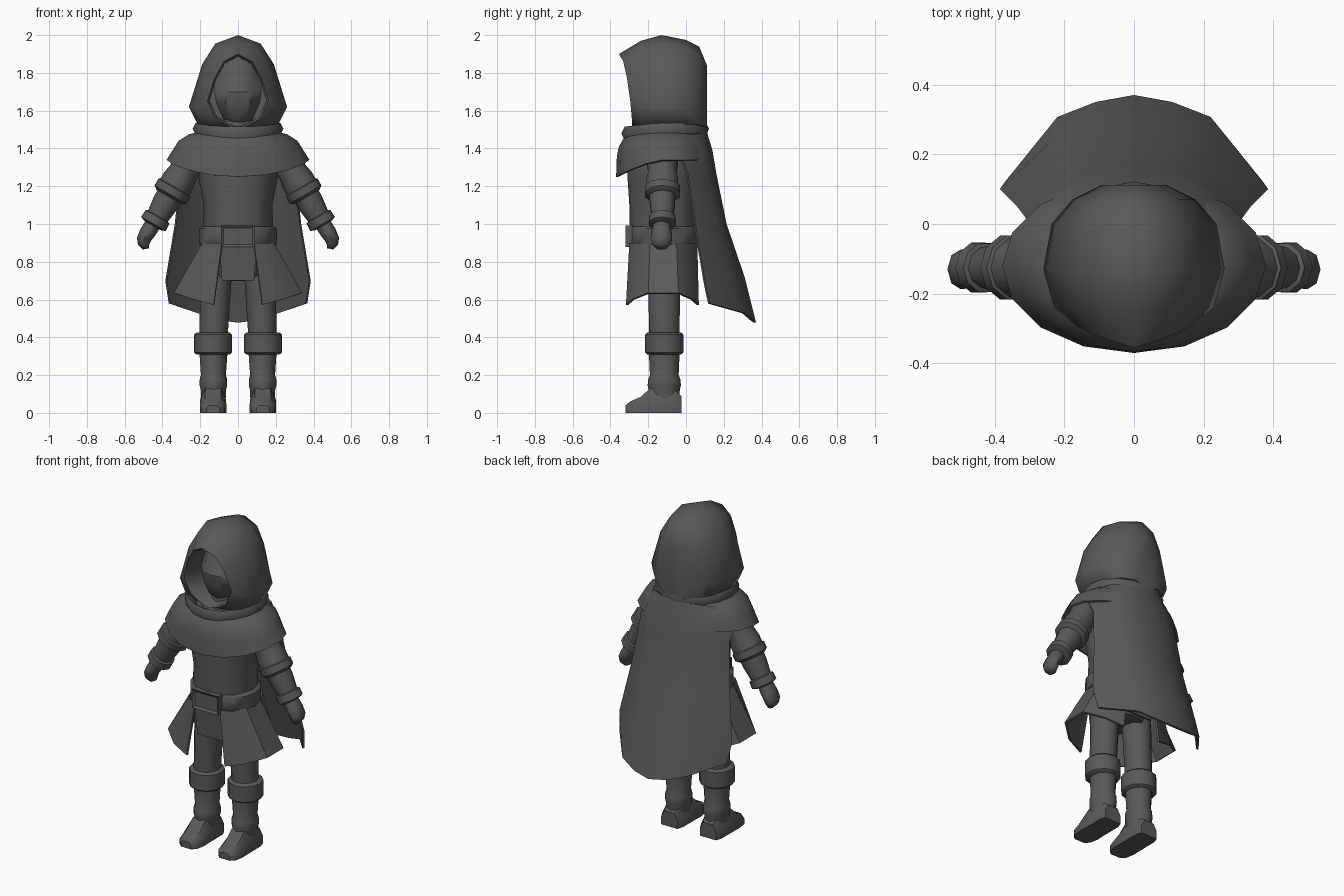
import bpy, bmesh, math
from mathutils import Vector

if "Cube" in bpy.data.objects:
    bpy.data.objects.remove(bpy.data.objects["Cube"])

cloth = bpy.data.materials.new("dark_grey")
cloth.diffuse_color = (0.1, 0.1, 0.1, 1)
cloth.use_nodes = True
cloth.node_tree.nodes["Principled BSDF"].inputs["Base Color"].default_value = cloth.diffuse_color
MID = -0.12  # depth of the body axis


def finish(name, bm, angle=42):
    bmesh.ops.recalc_face_normals(bm, faces=bm.faces)
    me = bpy.data.meshes.new(name)
    bm.to_mesh(me)
    bm.free()
    me.materials.append(cloth)
    ob = bpy.data.objects.new(name, me)
    bpy.context.collection.objects.link(ob)
    bpy.ops.object.select_all(action='DESELECT')
    ob.select_set(True)
    bpy.context.view_layer.objects.active = ob
    bpy.ops.object.shade_smooth_by_angle(angle=math.radians(angle))
    return ob


def loft(name, rings, closed=True, caps=True, thick=0, angle=42):
    """Skin a list of point rings; open sheets can be thickened."""
    bm = bmesh.new()
    vs = [[bm.verts.new(p) for p in r] for r in rings]
    n = len(vs[0])
    for a, b in zip(vs, vs[1:]):
        for i in range(n if closed else n - 1):
            j = (i + 1) % n
            bm.faces.new((a[i], a[j], b[j], b[i]))
    if closed and caps:
        bm.faces.new(vs[0])
        bm.faces.new(vs[-1])
    if thick:
        bmesh.ops.recalc_face_normals(bm, faces=bm.faces)
        bmesh.ops.solidify(bm, geom=bm.faces[:], thickness=thick)
    return finish(name, bm, angle)


def oval(cx, cy, z, rx, ry, n=12, dip=0):
    """Horizontal ring whose front can hang lower by dip."""
    out = []
    for i in range(n):
        a = 2 * math.pi * i / n
        s = math.sin(a)
        out.append((cx + rx * math.cos(a), cy + ry * s, z - dip * max(0, -s) ** 1.5))
    return out


def mirror_ring(half):
    """Close a half outline that starts and ends on x = 0."""
    return half + [(-x, y, z) for x, y, z in half[-2:0:-1]]


def mirror_row(row):
    """Extend a row that ends on x = 0 to the other side."""
    return row + [(-x, y, z) for x, y, z in row[-2::-1]]


# hood: rings from inside the face opening, over the rim, to the back
opening = [(0, -.355, 1.9), (.075, -.332, 1.86), (.125, -.312, 1.77), (.162, -.295, 1.65),
           (.12, -.287, 1.56), (.05, -.285, 1.52), (0, -.285, 1.505)]
crown = [(0, 2.0), (.12, 1.955), (.19, 1.845), (.26, 1.62), (.215, 1.53), (.1, 1.5), (0, 1.49)]


def crown_ring(y, fx, fz):
    return mirror_ring([(x * fx, y, 1.49 + (z - 1.49) * fz) for x, z in crown])


inside = mirror_ring([(x * .93, -.1, 1.69 + (z - 1.69) * .93) for x, y, z in opening])
lip = mirror_ring([(x * .93, y + .012, 1.69 + (z - 1.69) * .95) for x, y, z in opening])
loft("hood", [inside, lip, mirror_ring(opening), crown_ring(-.24, .88, .94),
              crown_ring(-.13, 1, 1), crown_ring(.0, .91, .95), crown_ring(.07, .68, .88),
              crown_ring(.112, .36, .68)], angle=50)

# masked face inside the hood
face = []
for z, w, yf in [(1.53, .06, -.2), (1.56, .08, -.235), (1.64, .115, -.26), (1.70, .125, -.265),
                 (1.74, .125, -.235), (1.83, .11, -.225), (1.9, .06, -.17)]:
    face.append(mirror_ring([(0, yf, z), (w * .55, yf + .015, z), (w, yf + .08, z),
                             (w, -.08, z), (0, -.06, z)]))
loft("face", face, angle=35)
loft("neck", [oval(0, MID, 1.4, .1, .1), oval(0, MID, 1.56, .075, .09)])

# rolled collar and shoulder capelet
loft("collar", [oval(0, -.11, z, rx, ry, 16, d) for z, rx, ry, d in
                [(1.47, .17, .18, .01), (1.52, .19, .19, .02), (1.535, .225, .215, .02),
                 (1.505, .24, .232, .025), (1.46, .22, .215, .02)]], angle=60)
loft("capelet", [oval(0, MID, z, rx, ry, 16, d) for z, rx, ry, d in
                 [(1.49, .2, .19, .01), (1.475, .26, .21, .02), (1.44, .315, .235, .03),
                  (1.40, .34, .246, .04), (1.34, .378, .25, .09)]], caps=False, thick=.012)

# long cape on the back
cape_rows = [
    [(.24, -.06, 1.47), (.2, .04, 1.475), (.1, .095, 1.485), (0, .11, 1.49)],
    [(.32, -.03, 1.37), (.215, .08, 1.38), (.11, .125, 1.39), (0, .14, 1.39)],
    [(.305, .01, 1.27), (.21, .11, 1.27), (.11, .15, 1.27), (0, .16, 1.27)],
    [(.335, .05, 1.0), (.22, .16, 1.0), (.11, .205, 1.0), (0, .215, 1.0)],
    [(.385, .1, .7), (.24, .235, .71), (.12, .295, .72), (0, .31, .72)],
    [(.367, .125, .58), (.22, .307, .53), (.11, .35, .495), (0, .37, .48)]]
loft("cape", [mirror_row(r) for r in cape_rows], closed=False, thick=.012, angle=50)

# torso and belt
loft("torso", [oval(0, MID, z, rx, ry) for z, rx, ry in
               [(.72, .13, .12), (.85, .185, .17), (1.0, .185, .178), (1.1, .182, .18),
                (1.25, .21, .19), (1.38, .22, .185), (1.47, .14, .13)]], angle=50)
loft("belt", [oval(0, MID, z, rx, ry, 16) for z, rx, ry in
              [(.885, .195, .18), (.895, .207, .187), (.975, .207, .187), (.987, .193, .178)]])

# buckle with a sunken middle
bm = bmesh.new()
bmesh.ops.create_cube(bm, size=1)
for v in bm.verts:
    v.co = Vector((v.co.x * .18, -.3 + v.co.y * .04, .935 + v.co.z * .115))
front = [f for f in bm.faces if f.calc_center_median().y < -.315]
bmesh.ops.inset_region(bm, faces=front, thickness=.02)
bmesh.ops.translate(bm, verts=front[0].verts, vec=(0, .01, 0))
finish("buckle", bm, 30)

# short flaps in the gaps between the skirt panels
for name, y0, y1 in [("front_flap", -.29, -.275), ("back_flap", .05, .035)]:
    loft(name, [[(x, y0, .9) for x in (-.1, 0, .1)],
                [(x, y1, .70) for x in (-.085, 0, .085)]], closed=False, thick=.012)

for s, side in ((1, "left"), (-1, "right")):
    # flared skirt panel wrapping from front to back
    top = [(.085, -.3), (.15, -.27), (.19, -.19), (.19, -.05), (.15, .03), (.085, .06)]
    low = [(.13, -.318, .572), (.24, -.285, .602), (.34, -.2, .636),
           (.34, -.04, .636), (.24, .035, .602), (.13, .068, .572)]
    loft(side + "_skirt_panel", [[(s * x, y, .9) for x, y in top],
                                 [(s * x, y, z) for x, y, z in low]],
         closed=False, thick=.012, angle=30)

    # arm pieces along a slanted axis: distance from shoulder, radius
    axis = Vector((.5 * s, 0, -.866))
    across = Vector((.866 * s, 0, .5))
    start = Vector((.24 * s, -.125, 1.36))

    def arm_part(name, profile, n=10):
        rings = []
        for t, r in profile:
            c = start + axis * t
            rings.append([c + across * (r * math.cos(2 * math.pi * i / n))
                          + Vector((0, r * math.sin(2 * math.pi * i / n), 0)) for i in range(n)])
        loft(side + name, rings)

    arm_part("_upper_arm", [(-.03, .07), (.03, .088), (.1, .078), (.15, .088), (.21, .088)])
    arm_part("_elbow_band", [(.185, .08), (.195, .097), (.235, .097), (.25, .078)])
    arm_part("_forearm", [(.23, .072), (.29, .07), (.4, .056)])
    arm_part("_wrist_band", [(.365, .055), (.372, .073), (.415, .075), (.425, .05)])

    # curled hand
    loft(side + "_hand", [[(s * (cx + rx * math.cos(math.pi * i / 4)),
                            -.13 + ry * math.sin(math.pi * i / 4),
                            z + tilt * rx * math.cos(math.pi * i / 4)) for i in range(8)]
                          for cx, z, rx, ry, tilt in
                          [(.45, 1.0, .038, .045, .5), (.478, .955, .04, .055, .4),
                           (.497, .92, .038, .057, .2), (.5, .89, .03, .048, 0),
                           (.488, .868, .016, .025, -.2)]], angle=60)

    # leg, boot cuff and boot shaft
    def leg_part(name, profile):
        loft(side + name, [oval(s * cx, -.115, z, rx, ry) for z, cx, rx, ry in profile])

    leg_part("_leg", [(.86, .1, .085, .09), (.7, .117, .082, .085), (.4, .13, .075, .08)])
    leg_part("_boot_cuff", [(.425, .132, .088, .09), (.415, .132, .1, .102),
                            (.32, .132, .1, .102), (.31, .132, .088, .09)])
    leg_part("_boot_shaft", [(.33, .13, .075, .082), (.2, .13, .066, .076), (.175, .13, .073, .086),
                             (.145, .13, .073, .088), (.12, .13, .066, .082), (.03, .13, .064, .08)])

    # foot sections from heel to toe
    foot = []
    for y, w, h in [(-.025, .055, .09), (-.06, .067, .12), (-.19, .068, .13), (-.24, .07, .085),
                    (-.295, .06, .06), (-.32, .035, .04)]:
        foot.append([(s * (.132 + w * k), y, h * m) for k, m in
                     [(-1, 0), (-1, .55), (-.6, 1), (.6, 1), (1, .55), (1, 0)]])
    loft(side + "_foot", foot)
